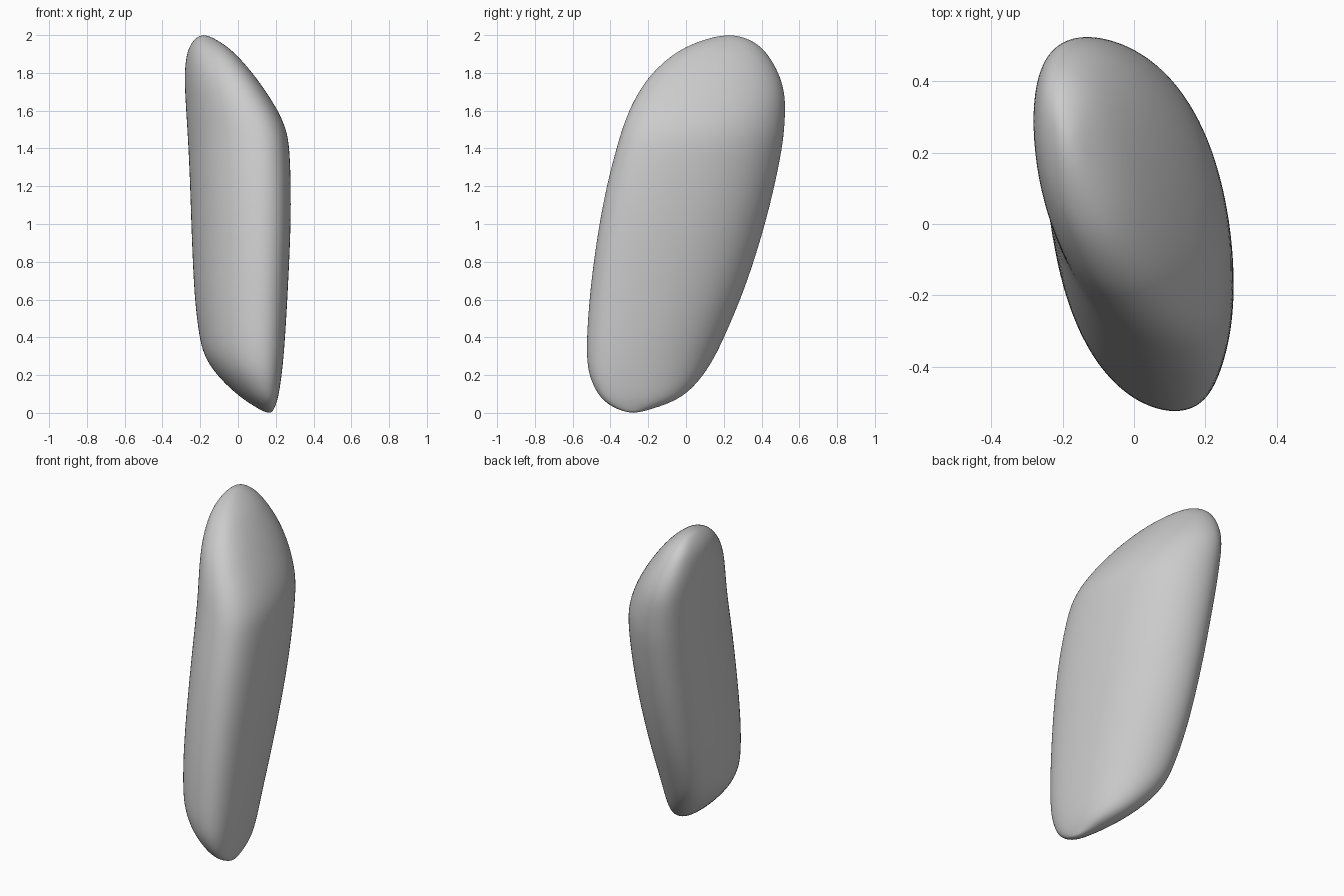
import bpy, bmesh, math

# Outline of the leaning rounded slab: height, x min, x max, y min, y max
ROWS = [
    (0.006, 0.140, 0.182, -0.320, -0.235),
    (0.02, 0.112, 0.190, -0.365, -0.185),
    (0.05, 0.062, 0.203, -0.420, -0.090),
    (0.10, -0.010, 0.217, -0.470, 0.005),
    (0.20, -0.115, 0.232, -0.516, 0.095),
    (0.30, -0.180, 0.242, -0.526, 0.155),
    (0.40, -0.206, 0.250, -0.526, 0.203),
    (0.60, -0.230, 0.262, -0.513, 0.290),
    (0.80, -0.240, 0.272, -0.490, 0.360),
    (1.00, -0.248, 0.280, -0.460, 0.420),
    (1.20, -0.254, 0.281, -0.422, 0.470),
    (1.40, -0.263, 0.274, -0.370, 0.510),
    (1.50, -0.269, 0.258, -0.340, 0.521),
    (1.60, -0.275, 0.213, -0.303, 0.527),
    (1.70, -0.281, 0.150, -0.252, 0.523),
    (1.80, -0.284, 0.078, -0.182, 0.493),
    (1.90, -0.273, -0.010, -0.070, 0.434),
    (1.95, -0.252, -0.072, 0.025, 0.382),
    (1.98, -0.228, -0.122, 0.110, 0.328),
    (1.994, -0.208, -0.153, 0.170, 0.280),
]
SEGMENTS = 40
SKEW = math.radians(112)   # tilts each oval section in plan
SQUARE = 0.08              # slightly flattens the sides


def fuller(c):
    return (1 + SQUARE) * c - SQUARE * c ** 3


def section(bm, row):
    z, x0, x1, y0, y1 = row
    ring = []
    for i in range(SEGMENTS):
        t = math.tau * i / SEGMENTS
        x = (x0 + x1) / 2 + (x1 - x0) / 2 * fuller(math.cos(t))
        y = (y0 + y1) / 2 + (y1 - y0) / 2 * fuller(math.cos(t - SKEW))
        ring.append(bm.verts.new((x, y, z)))
    return ring


# Loft the sections and close both ends with a pole
bm = bmesh.new()
rings = [section(bm, r) for r in ROWS]
for a, b in zip(rings, rings[1:]):
    for i in range(SEGMENTS):
        j = (i + 1) % SEGMENTS
        bm.faces.new((a[i], a[j], b[j], b[i]))
for ring, pole in ((rings[0], (0.165, -0.28, 0)), (rings[-1], (-0.182, 0.23, 2))):
    p = bm.verts.new(pole)
    for i in range(SEGMENTS):
        bm.faces.new((ring[i], ring[(i + 1) % SEGMENTS], p))
bmesh.ops.recalc_face_normals(bm, faces=bm.faces)
for f in bm.faces:
    f.smooth = True

mesh = bpy.data.meshes.new("rounded_slab")
bm.to_mesh(mesh)
bm.free()
slab = bpy.data.objects.new("rounded_slab", mesh)
bpy.context.collection.objects.link(slab)

# Smooth the surface between sections
sub = slab.modifiers.new("smooth", "SUBSURF")
sub.levels = sub.render_levels = 2
